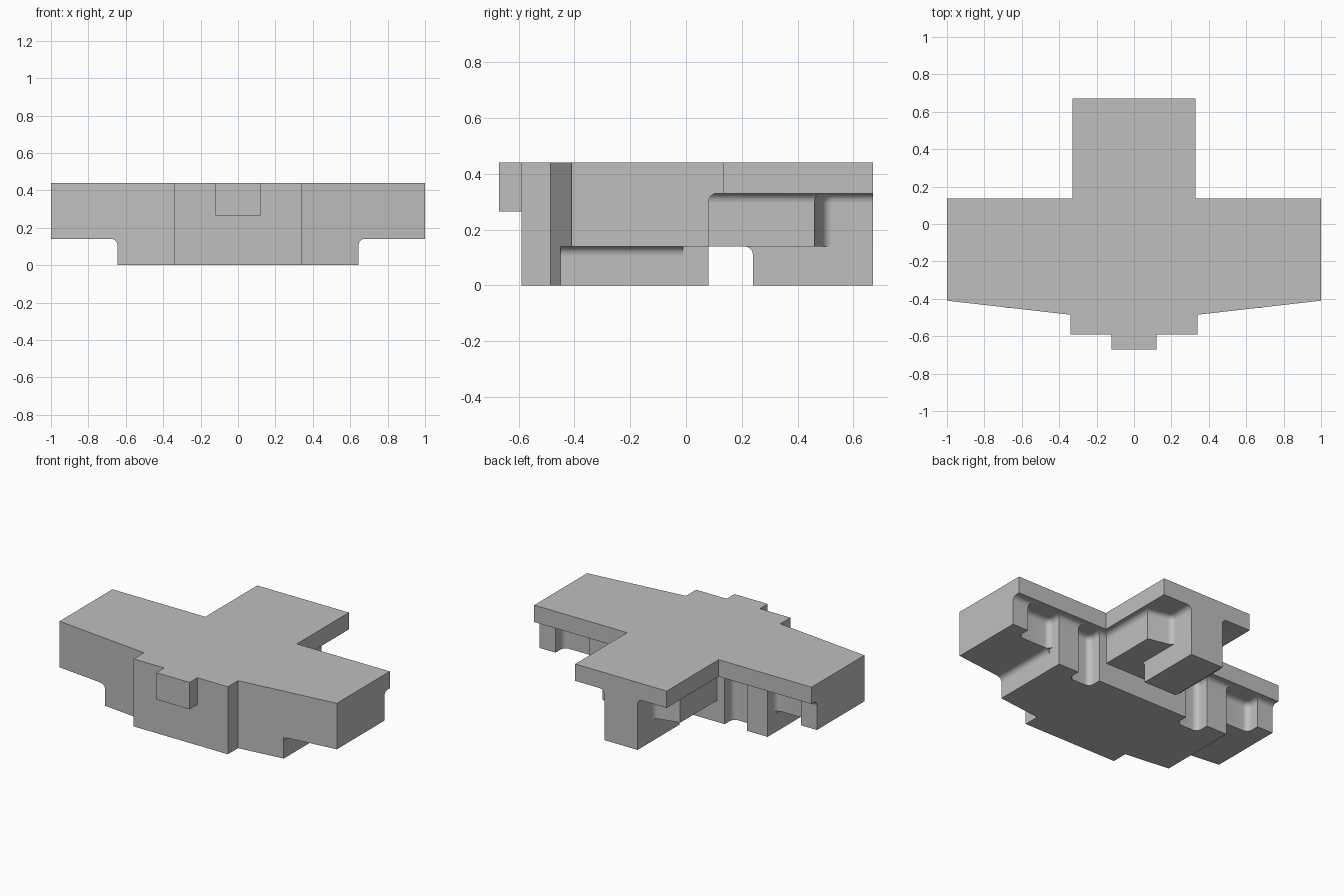
import bpy
import bmesh
import math
from mathutils import Vector

cube = bpy.data.objects.get("Cube")
if cube:
    bpy.data.objects.remove(cube, do_unlink=True)

grey = bpy.data.materials.new("plain grey")
grey.use_nodes = True
grey.diffuse_color = (0.52, 0.52, 0.52, 1)
grey.node_tree.nodes["Principled BSDF"].inputs["Base Color"].default_value = grey.diffuse_color

DECK_TOP, DECK_BASE, STEP, R = 0.44, 0.33, 0.14, 0.032


def finish(name, bm):
    bmesh.ops.recalc_face_normals(bm, faces=bm.faces)
    mesh = bpy.data.meshes.new(name)
    bm.to_mesh(mesh)
    bm.free()
    mesh.materials.append(grey)
    ob = bpy.data.objects.new(name, mesh)
    bpy.context.collection.objects.link(ob)
    bpy.ops.object.select_all(action="DESELECT")
    ob.select_set(True)
    bpy.context.view_layer.objects.active = ob
    bpy.ops.object.shade_smooth_by_angle(angle=math.radians(30))
    return ob


def rounded(points, steps=6):
    """Replace each point that carries a radius with an arc."""
    flat = [Vector(p[:2]) for p in points]
    out = []
    for i, p in enumerate(points):
        if len(p) < 3:
            out.append(flat[i])
            continue
        a = (flat[i - 1] - flat[i]).normalized()
        b = (flat[i + 1] - flat[i]).normalized()
        half = math.acos(max(-1, min(1, a.dot(b)))) / 2
        centre = flat[i] + (a + b).normalized() * (p[2] / math.sin(half))
        reach = p[2] / math.tan(half)
        start, end = flat[i] + a * reach - centre, flat[i] + b * reach - centre
        for k in range(steps + 1):
            out.append(centre + start.lerp(end, k / steps).normalized() * p[2])
    return out


def prism(name, half_outline, z0, z1):
    """Extrude a half outline together with its mirror image."""
    half = [Vector(p[:2]) for p in half_outline]
    outline = half + [Vector((-p.x, p.y)) for p in reversed(half)]
    bm = bmesh.new()
    face = bm.faces.new([bm.verts.new((p.x, p.y, z0)) for p in outline])
    top = bmesh.ops.extrude_face_region(bm, geom=[face])["geom"]
    bmesh.ops.translate(bm, vec=(0, 0, z1 - z0),
                        verts=[v for v in top if isinstance(v, bmesh.types.BMVert)])
    return finish(name, bm)


def cove(name, path, z, mirrored=True, steps=6):
    """Concave fillet under a ceiling, on the right-hand side of a wall path."""
    path = [Vector(p[:2]) for p in path]
    normals = []
    for a, b in zip(path, path[1:]):
        d = (b - a).normalized()
        normals.append(Vector((d.y, -d.x)))
    section = [(0, 0)]
    for k in range(steps + 1):
        t = math.pi / 2 * k / steps
        section.append((R * (1 - math.cos(t)), R * (1 - math.sin(t))))
    bm = bmesh.new()
    rings = []
    for i, p in enumerate(path):
        n1, n2 = normals[max(i - 1, 0)], normals[min(i, len(normals) - 1)]
        miter = (n1 + n2) / (1 + n1.dot(n2))
        rings.append([bm.verts.new((*(p + miter * out), z - drop)) for out, drop in section])
    count = len(section)
    for r0, r1 in zip(rings, rings[1:]):
        for j in range(count):
            k = (j + 1) % count
            bm.faces.new((r0[j], r0[k], r1[k], r1[j]))
    bm.faces.new(rings[0])
    bm.faces.new(rings[-1])
    ob = finish(name, bm)
    if mirrored:
        ob.modifiers.new("Mirror", "MIRROR")
    return ob


# Shared plan shapes, from the front centre round to the back
nose = [(0.34, -0.59), (0.34, -0.485)]
corner = 0.036
back_wall = rounded([
    (1, 0.08), (0.885, 0.08), (0.885, -0.01, corner), (0.645, -0.01, corner),
    (0.645, 0.08), (0.495, 0.08), (0.495, -0.01, corner), (0.335, -0.01, corner),
    (0.335, 0.08), (0.28, 0.08), (0.28, 0.46), (0.12, 0.495, corner), (0.12, 0.67)])
lower_back = rounded([
    (0.645, -0.45), (0.645, 0.08), (0.495, 0.08), (0.495, -0.01, corner),
    (0.335, -0.01, corner), (0.335, 0.08)])

# Flat T-shaped deck
prism("top_deck", nose + [(1, -0.41), (1, 0.135), (0.33, 0.135), (0.33, 0.67)],
      DECK_BASE, DECK_TOP)

# Wings, ribs and central web below the deck
prism("upper_body", nose + [(1, -0.41)] + back_wall, STEP, DECK_BASE)

# Narrower base, rear leg and front tab
prism("lower_body", nose + lower_back, 0, STEP)
prism("rear_leg", [(0.12, 0.24), (0.12, 0.67)], 0, STEP)
prism("front_tab", [(0.12, -0.67), (0.12, -0.59)], 0.265, DECK_TOP)

# Rounded inside corners
cove("deck_fillet", back_wall, DECK_BASE)
cove("wing_fillet", [(0.645, -0.449), (0.645, -0.01)], STEP)
cove("leg_fillet", [(-0.12, 0.24), (0.12, 0.24)], STEP, mirrored=False)
